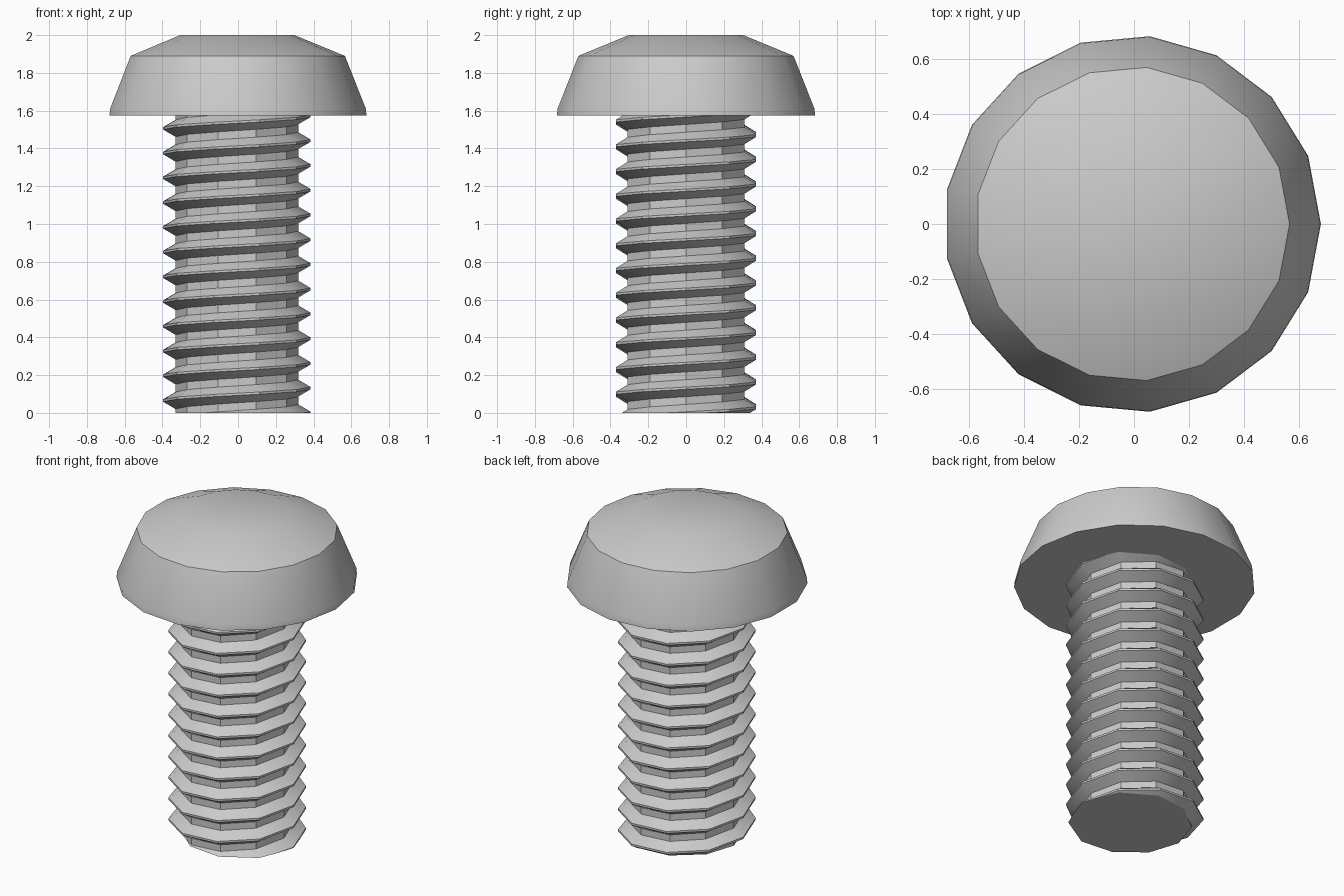
import bpy, bmesh, math
from mathutils import Vector

cube = bpy.data.objects.get("Cube")
if cube:
    bpy.data.objects.remove(cube, do_unlink=True)

AXIS_X = -0.006          # bolt axis, so the odd-sided head is centred overall
PITCH = 0.131
SEAT = 1.575             # underside of the head

steel = bpy.data.materials.new("light_grey_steel")
steel.use_nodes = True
color = (0.6, 0.6, 0.6, 1)
steel.diffuse_color = color
steel.node_tree.nodes["Principled BSDF"].inputs["Base Color"].default_value = color


def spin_profile(bm, points, steps, turns=1, rise=0.0):
    """Sweep an (r, z) profile around z, rising by `rise` per turn."""
    verts = [bm.verts.new((r, 0, z)) for r, z in points]
    edges = [bm.edges.new(pair) for pair in zip(verts, verts[1:])]
    bmesh.ops.spin(bm, geom=verts + edges, axis=(0, 0, 1), cent=(0, 0, 0),
                   angle=2 * math.pi * turns, steps=steps * turns,
                   dvec=Vector((0, 0, rise / steps)))
    bmesh.ops.remove_doubles(bm, verts=bm.verts, dist=0.0005)


def cut_and_cap(bm, z, normal):
    """Trim everything on the normal's side of height z and close the hole."""
    bmesh.ops.bisect_plane(bm, geom=bm.verts[:] + bm.edges[:] + bm.faces[:],
                           plane_co=(0, 0, z), plane_no=(0, 0, normal),
                           clear_outer=True, dist=0.0001)
    rim = [e for e in bm.edges if e.is_boundary
           and all(abs(v.co.z - z) < 0.0005 for v in e.verts)]
    bmesh.ops.contextual_create(bm, geom=rim)


def finish(bm, name):
    bmesh.ops.recalc_face_normals(bm, faces=bm.faces)
    mesh = bpy.data.meshes.new(name)
    bm.to_mesh(mesh)
    bm.free()
    mesh.materials.append(steel)
    obj = bpy.data.objects.new(name, mesh)
    obj.location.x = AXIS_X
    bpy.context.collection.objects.link(obj)
    bpy.ops.object.select_all(action='DESELECT')
    obj.select_set(True)
    bpy.context.view_layer.objects.active = obj
    bpy.ops.object.shade_smooth_by_angle(angle=math.radians(30))
    return obj


# Head: short rim, tapered wall, shallow crowned top
bm = bmesh.new()
spin_profile(bm, [(0, SEAT), (0.686, SEAT), (0.683, 1.61),
                  (0.572, 1.89), (0.305, 2.0), (0, 2.0)], 17)
finish(bm, "bolt_head")

# Threaded shank: one pitch of thread swept as a right-handed ten-sided helix
ROOT, CREST = 0.325, 0.391
bm = bmesh.new()
half = PITCH / 2
profile = [(ROOT, -half), (ROOT, -0.045), (CREST, -0.006),
           (CREST, 0.006), (ROOT, 0.045), (ROOT, half)]
spin_profile(bm, [(r, z - 2 * PITCH) for r, z in profile], 10, turns=16, rise=PITCH)
cut_and_cap(bm, 0, -1)
cut_and_cap(bm, SEAT + 0.01, 1)
finish(bm, "threaded_shank")
